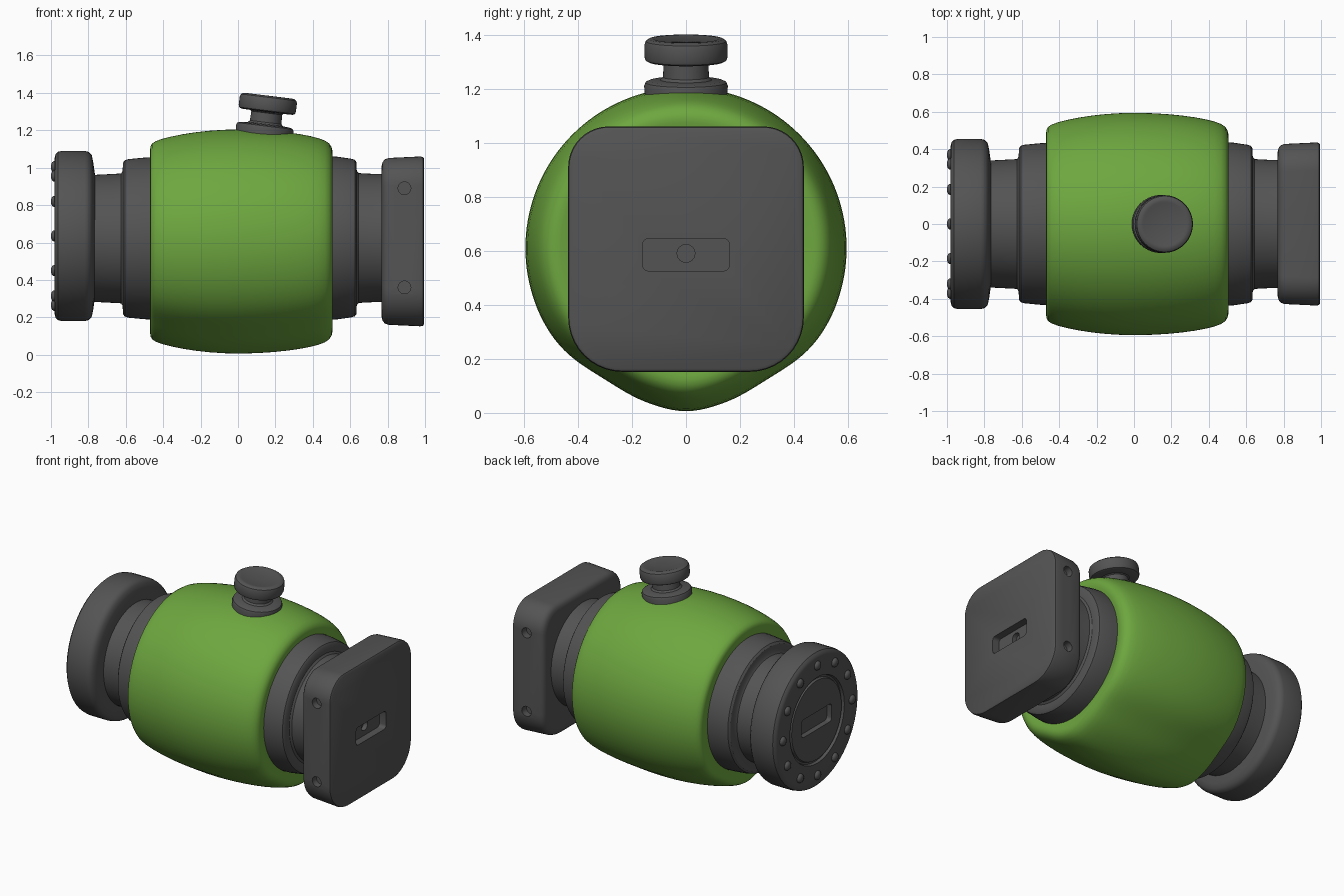
import bpy, bmesh, math
from mathutils import Matrix, Vector

if "Cube" in bpy.data.objects:
    bpy.data.objects.remove(bpy.data.objects["Cube"])


def material(name, rgb):
    m = bpy.data.materials.new(name)
    m.diffuse_color = (*rgb, 1)
    m.use_nodes = True
    m.node_tree.nodes["Principled BSDF"].inputs["Base Color"].default_value = m.diffuse_color
    return m


GREEN = material("leaf green", (0.155, 0.385, 0.05))
GREY = material("dark grey", (0.088, 0.088, 0.088))


def loft(name, rings, mat):
    """Skin a list of equal-length point rings and cap both ends."""
    bm = bmesh.new()
    vs = [[bm.verts.new(p) for p in r] for r in rings]
    n = len(vs[0])
    for a, b in zip(vs, vs[1:]):
        for i in range(n):
            bm.faces.new((a[i], a[(i + 1) % n], b[(i + 1) % n], b[i]))
    bm.faces.new(vs[0])
    bm.faces.new(vs[-1])
    bmesh.ops.recalc_face_normals(bm, faces=bm.faces)
    me = bpy.data.meshes.new(name)
    bm.to_mesh(me)
    bm.free()
    ob = bpy.data.objects.new(name, me)
    bpy.context.collection.objects.link(ob)
    me.materials.append(mat)
    return ob


def lathe(name, profile, mat, cz=0.622, n=72, warp=lambda a: 1.0):
    """Revolve (x, radius) pairs around the long axis; angle 0 points down."""
    rings = []
    for x, r in profile:
        ring = []
        for i in range(n):
            a = 2 * math.pi * i / n
            q = r * warp(a)
            ring.append((x, q * math.sin(a), cz - q * math.cos(a)))
        rings.append(ring)
    return loft(name, rings, mat)


def smooth(ob, angle=35):
    bpy.ops.object.select_all(action='DESELECT')
    ob.select_set(True)
    bpy.context.view_layer.objects.active = ob
    bpy.ops.object.shade_smooth_by_angle(angle=math.radians(angle))


def cut(ob, cutter):
    mod = ob.modifiers.new("cut", 'BOOLEAN')
    mod.operation, mod.solver, mod.object = 'DIFFERENCE', 'EXACT', cutter
    bpy.context.view_layer.objects.active = ob
    bpy.ops.object.modifier_apply(modifier=mod.name)
    bpy.data.objects.remove(cutter)


def rounded(x, hy, z0, z1, r_top, r_bot, k=10):
    """Rounded rectangle ring in the plane of constant x."""
    pts = []
    for sy, zc, r, start in ((1, z1, r_top, 0), (-1, z1, r_top, 90),
                             (-1, z0, r_bot, 180), (1, z0, r_bot, 270)):
        cy = sy * (hy - r)
        cz = zc - r if zc == z1 else zc + r
        for i in range(k + 1):
            a = math.radians(start + 90 * i / k)
            pts.append((x, cy + r * math.cos(a), cz + r * math.sin(a)))
    return pts


def slot(x0, x1, zc):
    rings = [rounded(x, 0.16, zc - 0.06, zc + 0.06, 0.022, 0.022, 4) for x in (x0, x1)]
    return loft("slot_cutter", rings, GREY)


# Barrel body, a little pointed along its underside
def belly(a):
    d = math.degrees(min(a, 2 * math.pi - a))
    return 1 - 0.04 * math.exp(-((d - 32) / 15) ** 2) + 0.018 * math.exp(-(d / 9) ** 2)


body = lathe("barrel_body", [
    (-0.455, 0.38), (-0.465, 0.45), (-0.472, 0.49), (-0.465, 0.522), (-0.42, 0.543),
    (-0.3, 0.571), (-0.15, 0.591), (0.02, 0.598), (0.2, 0.588), (0.33, 0.572),
    (0.44, 0.549), (0.495, 0.522), (0.508, 0.48), (0.5, 0.45), (0.485, 0.38)],
    GREEN, cz=0.61, warp=belly)
sub = body.modifiers.new("smooth", 'SUBSURF')
sub.levels = sub.render_levels = 1
smooth(body, 60)

# Left collar and neck
smooth(lathe("left_collar_and_neck", [
    (-0.44, 0.435), (-0.5, 0.432), (-0.585, 0.424), (-0.605, 0.418), (-0.615, 0.405),
    (-0.617, 0.36), (-0.625, 0.347), (-0.70, 0.343), (-0.76, 0.34), (-0.80, 0.34)], GREY))

# Left round flange with a groove around its centre disc
flange = lathe("round_flange", [
    (-0.765, 0.33), (-0.775, 0.40), (-0.782, 0.432), (-0.80, 0.45), (-0.82, 0.455),
    (-0.94, 0.455), (-0.963, 0.45), (-0.975, 0.437), (-0.98, 0.42), (-0.98, 0.29),
    (-0.962, 0.284), (-0.962, 0.272), (-0.976, 0.266), (-0.976, 0.02)], GREY, cz=0.635)
cut(flange, slot(-1.05, -0.94, 0.63))
smooth(flange)

# Ring of twelve bolt heads on the round flange
for i in range(12):
    a = math.radians(30 * i)
    prof = [(-0.96, 0.03), (-0.985, 0.03), (-0.994, 0.024), (-0.999, 0.012)]
    bolt = lathe(f"bolt_{i + 1}", prof, GREY, cz=0, n=16)
    bolt.location = (0, 0.37 * math.cos(a), 0.635 + 0.37 * math.sin(a))
    smooth(bolt, 50)

# Right collar and neck
smooth(lathe("right_collar_and_neck", [
    (0.47, 0.438), (0.53, 0.435), (0.605, 0.424), (0.625, 0.418), (0.634, 0.405),
    (0.635, 0.36), (0.645, 0.347), (0.72, 0.343), (0.80, 0.343)], GREY, cz=0.624))

# Right square flange with rounded corners
plate = loft("square_flange", [
    rounded(x, 0.436 - d, 0.152 + d, 1.06 - d, 0.15 - d / 2, 0.20 - d / 2)
    for x, d in ((0.768, 0.05), (0.773, 0.03), (0.785, 0.015), (0.805, 0.008),
                 (0.975, 0.0), (0.989, 0.003), (0.995, 0.012))], GREY)
cut(plate, slot(0.945, 1.05, 0.585))


def drill(center, direction, r, depth):
    bpy.ops.mesh.primitive_cylinder_add(vertices=24, radius=r, depth=depth, location=center)
    c = bpy.context.object
    c.rotation_euler = Vector(direction).to_track_quat('Z', 'Y').to_euler()
    bpy.context.view_layer.update()
    return c


cut(plate, drill((0.945, 0, 0.59), (1, 0, 0), 0.033, 0.06))
for side in (-1, 1):
    for z in (0.89, 0.36):
        cut(plate, drill((0.89, side * 0.43, z), (0, 1, 0), 0.034, 0.09))
smooth(plate)

# Tilted filler cap on top: base ring, stem and knob as one turned piece
cap = lathe("filler_cap", [
    (-0.06, 0.15), (0.005, 0.155), (0.018, 0.15), (0.024, 0.138), (0.028, 0.095),
    (0.038, 0.085), (0.088, 0.083), (0.094, 0.09), (0.095, 0.138), (0.101, 0.15),
    (0.113, 0.154), (0.158, 0.154), (0.172, 0.149), (0.18, 0.137), (0.181, 0.12),
    (0.178, 0.112), (0.178, 0.01)], GREY, cz=0, n=64)
tilt = Matrix.Rotation(math.radians(-83), 4, 'Y')
cap.data.transform(tilt)
cap.location = (0.143, 0, 1.205)
smooth(cap)
